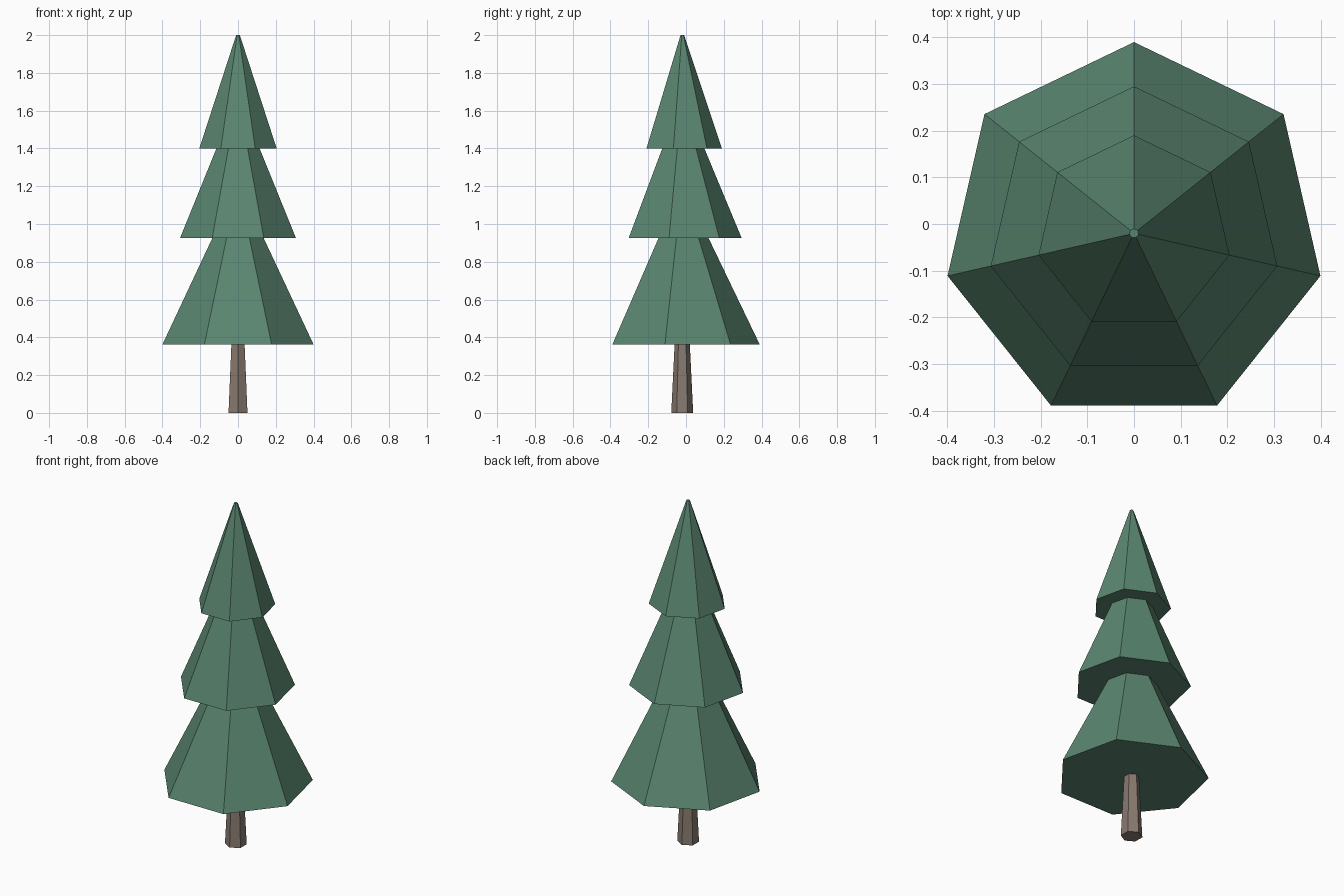
import bpy
import math

cube = bpy.data.objects.get("Cube")
if cube:
    bpy.data.objects.remove(cube, do_unlink=True)

CENTRE_Y = -0.02


def make_material(name, colour):
    mat = bpy.data.materials.new(name)
    mat.use_nodes = True
    mat.diffuse_color = colour
    mat.node_tree.nodes["Principled BSDF"].inputs["Base Color"].default_value = colour
    return mat


def tapered_prism(name, sides, z_low, z_high, r_low, r_high, mat):
    """Closed flat-faced frustum with one corner pointing to the back (+y)."""
    verts = []
    for z, r in ((z_low, r_low), (z_high, r_high)):
        for i in range(sides):
            a = math.pi / 2 + math.tau * i / sides
            verts.append((r * math.cos(a), r * math.sin(a), z))
    faces = [(i, (i + 1) % sides, sides + (i + 1) % sides, sides + i)
             for i in range(sides)]
    faces.append(tuple(reversed(range(sides))))
    faces.append(tuple(range(sides, 2 * sides)))
    mesh = bpy.data.meshes.new(name)
    mesh.from_pydata(verts, [], faces)
    mesh.materials.append(mat)
    obj = bpy.data.objects.new(name, mesh)
    obj.location.y = CENTRE_Y
    bpy.context.collection.objects.link(obj)
    return obj


green = make_material("needle green", (0.102, 0.238, 0.162, 1))
brown = make_material("bark brown", (0.246, 0.195, 0.159, 1))

# Six-sided trunk, its top tucked into the lowest tier
tapered_prism("trunk", 6, 0, 0.39, 0.058, 0.039, brown)

# Seven-sided foliage tiers, each reaching slightly into the one above
tapered_prism("lower_foliage", 7, 0.363, 0.945, 0.41, 0.13, green)
tapered_prism("middle_foliage", 7, 0.925, 1.42, 0.315, 0.109, green)
tapered_prism("upper_foliage", 7, 1.40, 2.0, 0.21, 0.01, green)
